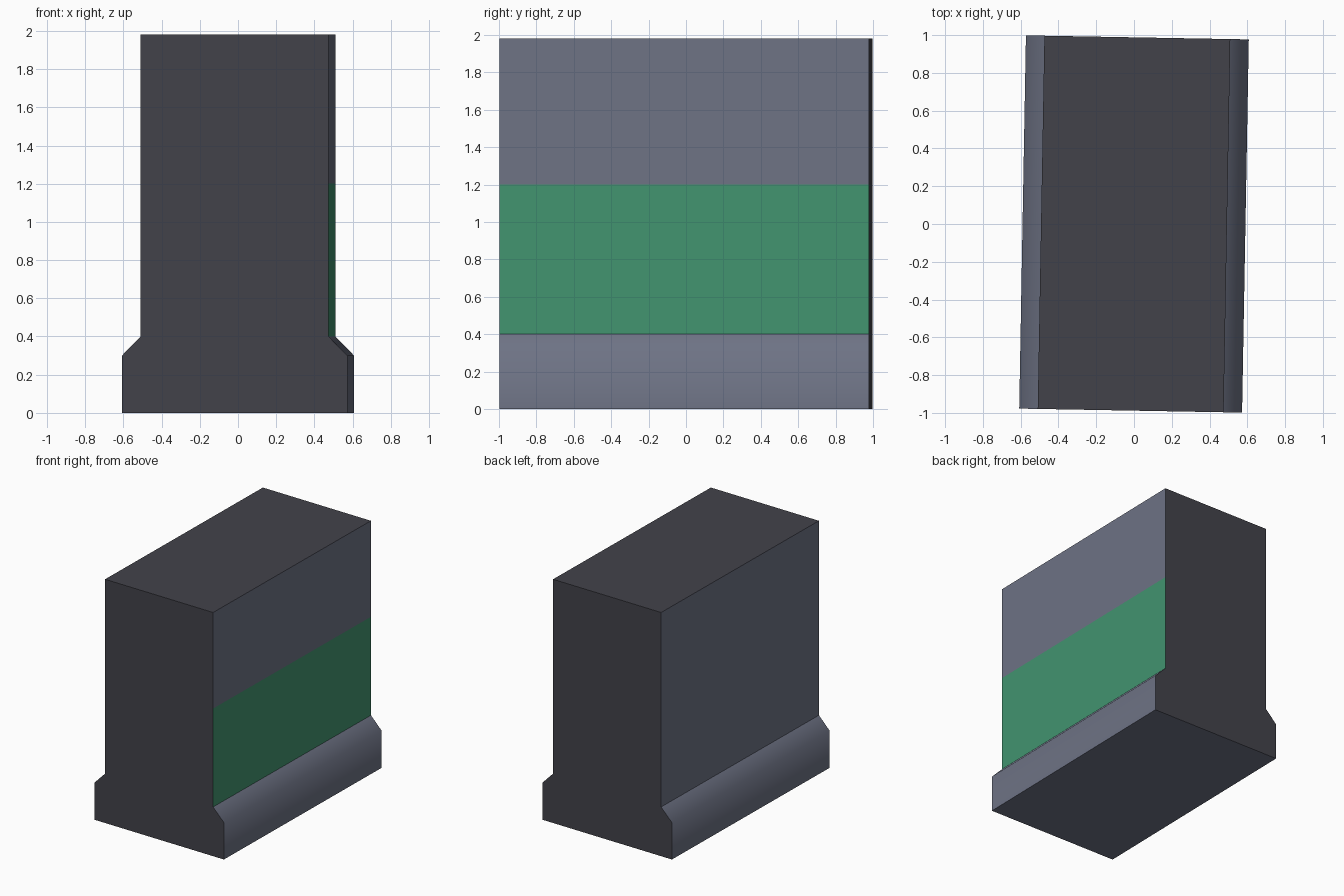
import bpy, bmesh, math

if "Cube" in bpy.data.objects:
    bpy.data.objects.remove(bpy.data.objects["Cube"])

def lin(c):
    c /= 255
    return c / 12.92 if c <= 0.04045 else ((c + 0.055) / 1.055) ** 2.4

def material(name, rgb):
    m = bpy.data.materials.new(name)
    m.diffuse_color = (*[lin(c) for c in rgb], 1)
    m.use_nodes = True
    m.node_tree.nodes["Principled BSDF"].inputs["Base Color"].default_value = m.diffuse_color
    return m

HALF_DEPTH = 0.988
# half profile of the wall: foot, sloped shoulder, stripe line, top
half = [(0.59, 0), (0.59, 0.3), (0.492, 0.4), (0.492, 1.2), (0.492, 1.98)]
profile = half + [(-x, z) for x, z in reversed(half)]

bm = bmesh.new()
front, back = ([bm.verts.new((x, y, z)) for x, z in profile]
               for y in (-HALF_DEPTH, HALF_DEPTH))
bm.faces.new(front)
bm.faces.new(back[::-1])
n = len(profile)
for i in range(n):
    j = (i + 1) % n
    bm.faces.new((front[j], front[i], back[i], back[j]))
bmesh.ops.recalc_face_normals(bm, faces=bm.faces)

# colours by direction and height; only the foot sides and shoulders are smooth
for f in bm.faces:
    c, nrm = f.calc_center_median(), f.normal
    if abs(nrm.y) > 0.9 or nrm.z > 0.9:
        f.material_index = 1
    elif nrm.x > 0.9 and 0.4 < c.z < 1.2:
        f.material_index = 2
    f.smooth = abs(nrm.x) > 0.5 and c.z < 0.4
for e in bm.edges:
    e.smooth = all(f.smooth for f in e.link_faces)

mesh = bpy.data.meshes.new("barrier_wall")
bm.to_mesh(mesh)
bm.free()
for m in (material("blue grey", (110, 115, 133)),
          material("dark grey", (66, 66, 74)),
          material("green", (66, 148, 112))):
    mesh.materials.append(m)
wall = bpy.data.objects.new("barrier_wall", mesh)
wall.rotation_euler.z = math.radians(-1.03)
bpy.context.collection.objects.link(wall)
